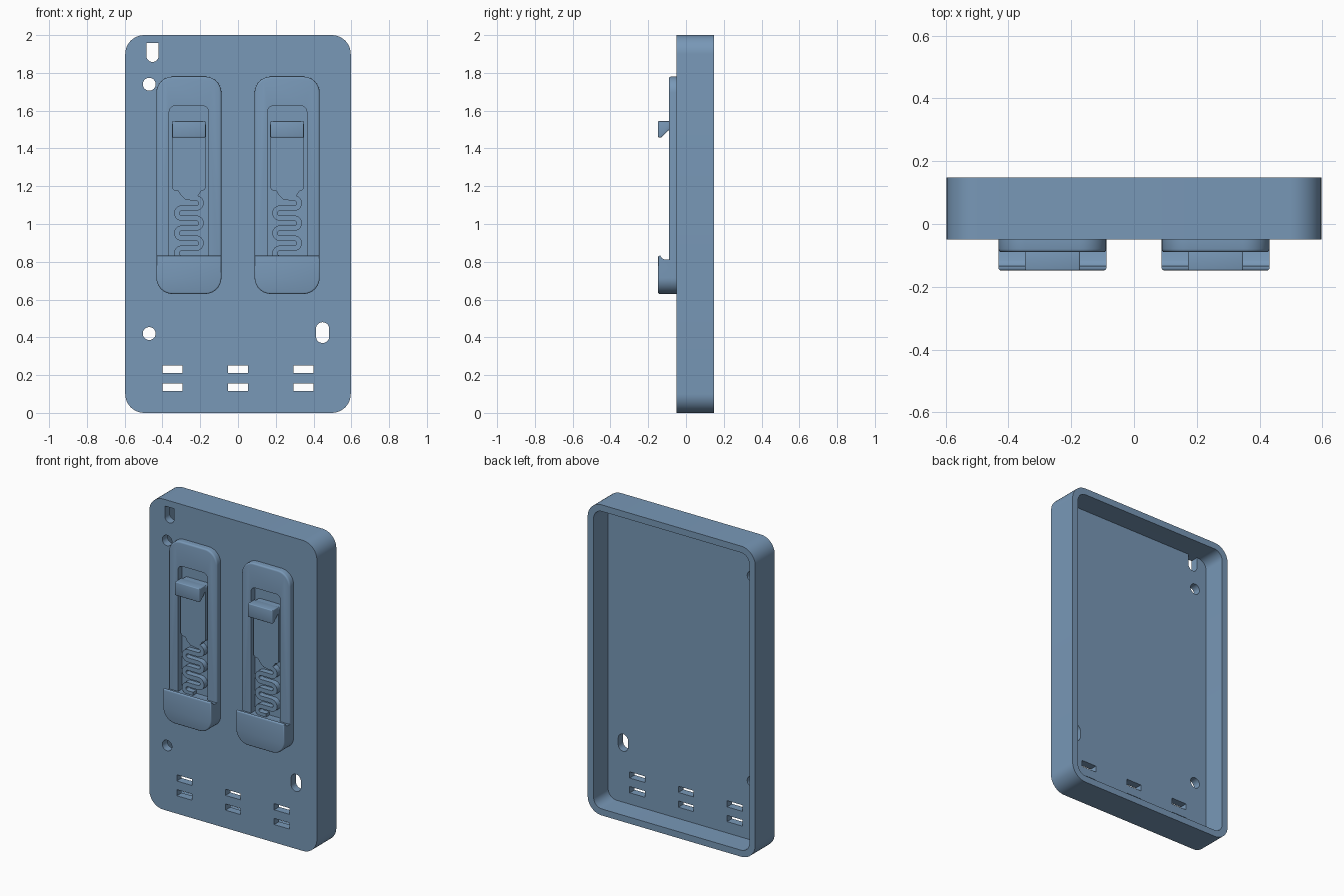
import bpy, bmesh, math
from mathutils import Vector

cube = bpy.data.objects.get("Cube")
if cube:
    bpy.data.objects.remove(cube, do_unlink=True)

blue = bpy.data.materials.new("steel blue")
blue.use_nodes = True
colour = (0.188, 0.314, 0.474, 1)
blue.diffuse_color = colour
blue.node_tree.nodes["Principled BSDF"].inputs["Base Color"].default_value = colour


def rounded(x0, x1, z0, z1, r_low, r_top, steps=10):
    """Rectangle outline with rounded lower and upper corners."""
    pts = []
    for x, z, r, start in ((x1, z1, r_top, 0), (x0, z1, r_top, 90),
                           (x0, z0, r_low, 180), (x1, z0, r_low, 270)):
        cx = x - r if x == x1 else x + r
        cz = z - r if z == z1 else z + r
        if r == 0:
            pts.append((x, z))
            continue
        for i in range(steps + 1):
            a = math.radians(start + 90 * i / steps)
            p = (cx + r * math.cos(a), cz + r * math.sin(a))
            if not pts or math.dist(p, pts[-1]) > 1e-5:
                pts.append(p)
    if math.dist(pts[0], pts[-1]) < 1e-5:
        pts.pop()
    return pts


def prism(name, outline, lo, hi, axis="y", round_front=0):
    """Extrude an (x, z) outline along y, or a (y, z) outline along x."""
    place = (lambda p, d: (p[0], d, p[1])) if axis == "y" else (lambda p, d: (d, p[0], p[1]))
    bm = bmesh.new()
    near = [bm.verts.new(place(p, lo)) for p in outline]
    far = [bm.verts.new(place(p, hi)) for p in outline]
    front = bm.faces.new(near)
    bm.faces.new(far[::-1])
    for i in range(len(near)):
        j = (i + 1) % len(near)
        bm.faces.new((near[j], near[i], far[i], far[j]))
    bmesh.ops.recalc_face_normals(bm, faces=bm.faces)
    if round_front:
        bmesh.ops.bevel(bm, geom=list(front.edges), offset=round_front, segments=3,
                        profile=0.5, affect="EDGES", clamp_overlap=True)
    mesh = bpy.data.meshes.new(name)
    bm.to_mesh(mesh)
    bm.free()
    mesh.materials.append(blue)
    obj = bpy.data.objects.new(name, mesh)
    bpy.context.collection.objects.link(obj)
    return obj


def activate(obj):
    bpy.ops.object.select_all(action="DESELECT")
    obj.select_set(True)
    bpy.context.view_layer.objects.active = obj


def cut(obj, cutters):
    activate(obj)
    for cutter in cutters:
        cutter.hide_render = True
        mod = obj.modifiers.new("cut", "BOOLEAN")
        mod.operation = "DIFFERENCE"
        mod.solver = "EXACT"
        mod.object = cutter
        bpy.ops.object.modifier_apply(modifier=mod.name)
        bpy.data.objects.remove(cutter, do_unlink=True)


def ribbon(path, width):
    """Outline of a strip of constant width along a path."""
    left, right = [], []
    for i, p in enumerate(path):
        t = (Vector(path[min(i + 1, len(path) - 1)]) - Vector(path[max(i - 1, 0)])).normalized()
        n = Vector((-t.y, t.x)) * width / 2
        left.append(tuple(Vector(p) + n))
        right.append(tuple(Vector(p) - n))
    return left + right[::-1]


def spring_path(cx, top, rows, pitch, reach):
    """Serpentine running down from the slider neck."""
    path, r = [(cx + 0.02, top)], pitch / 2
    for i in range(rows):
        z, side = top - i * pitch, 1 if i % 2 == 0 else -1
        for k in range(13):
            a = math.radians(90 - 15 * k)
            path.append((cx + side * (reach + r * math.cos(a)), z - r + r * math.sin(a)))
    path.append((cx, top - rows * pitch))
    return path


parts = []
FRONT, BACK, FLOOR = -0.05, 0.148, 0.0
PAD, TIP = -0.09, -0.148

# Tray: open at the back, pierced front panel
tray = prism("tray", rounded(-0.597, 0.597, 0, 2, 0.1, 0.1), FRONT, BACK)
cutters = [prism("hollow", rounded(-0.555, 0.555, 0.042, 1.958, 0.06, 0.06), FLOOR, 0.3)]
holes = [rounded(-0.485, -0.42, 1.858, 1.958, 0.032, 0),
         rounded(-0.504, -0.436, 1.706, 1.774, 0.034, 0.034),
         rounded(-0.504, -0.436, 0.386, 0.454, 0.034, 0.034),
         rounded(0.413, 0.483, 0.37, 0.48, 0.0345, 0.0345)]
for x in (-0.347, 0, 0.347):
    for z in (0.135, 0.23):
        holes.append(rounded(x - 0.054, x + 0.054, z - 0.02, z + 0.02, 0, 0))
cutters += [prism("hole", h, -0.1, 0.02) for h in holes]
cut(tray, cutters)
parts.append(tray)

# Two spring clips
for side, cx in (("right", -0.26), ("left", 0.26)):
    # Raised pad with a slot
    pad = prism(side + "_pad", rounded(cx - 0.172, cx + 0.172, 0.63, 1.78, 0.085, 0.085),
                PAD, FRONT + 0.002, round_front=0.01)
    cut(pad, [prism("slot", rounded(cx - 0.104, cx + 0.104, 0.78, 1.625, 0, 0.03), -0.2, 0)])

    # Fixed lower jaw with an undercut upper edge
    jaw = prism(side + "_lower_jaw", rounded(cx - 0.172, cx + 0.172, 0.63, 0.832, 0.085, 0),
                TIP, FRONT + 0.002, round_front=0.008)
    under = [(-0.136, 0.9), (-0.134, 0.828), (-0.126, 0.818), (-0.115, 0.812), (0.1, 0.812), (0.1, 0.9)]
    cut(jaw, [prism("undercut", under, cx - 0.3, cx + 0.3, axis="x")])

    # Sliding plate and its narrower neck
    slider = prism(side + "_slider", rounded(cx - 0.09, cx + 0.09, 1.175, 1.545, 0.025, 0.025),
                   -0.086, FRONT + 0.002)
    neck = [(cx - 0.06, 1.18), (cx - 0.045, 1.155), (cx - 0.02, 1.13), (cx + 0.03, 1.122),
            (cx + 0.045, 1.145), (cx + 0.07, 1.18)]
    neck = prism(side + "_neck", neck, -0.086, FRONT + 0.002)

    # Upper hook with a sloped underside
    hook = [(TIP, 1.458), (-0.13, 1.458), (-0.09, 1.498), (-0.08, 1.498), (-0.08, 1.545), (TIP, 1.545)]
    hook = prism(side + "_upper_hook", hook, cx - 0.088, cx + 0.088, axis="x")
    activate(hook)
    bev = hook.modifiers.new("soft edges", "BEVEL")
    bev.width, bev.segments = 0.008, 3
    bpy.ops.object.modifier_apply(modifier=bev.name)

    # Serpentine spring
    spring = prism(side + "_spring", ribbon(spring_path(cx, 1.137, 6, 0.053, 0.038), 0.028),
                   -0.086, FRONT + 0.002)
    parts += [pad, jaw, slider, neck, hook, spring]

# Smooth rounded walls, keep crisp edges
for obj in parts:
    activate(obj)
    bpy.ops.object.shade_smooth_by_angle(angle=math.radians(35))
